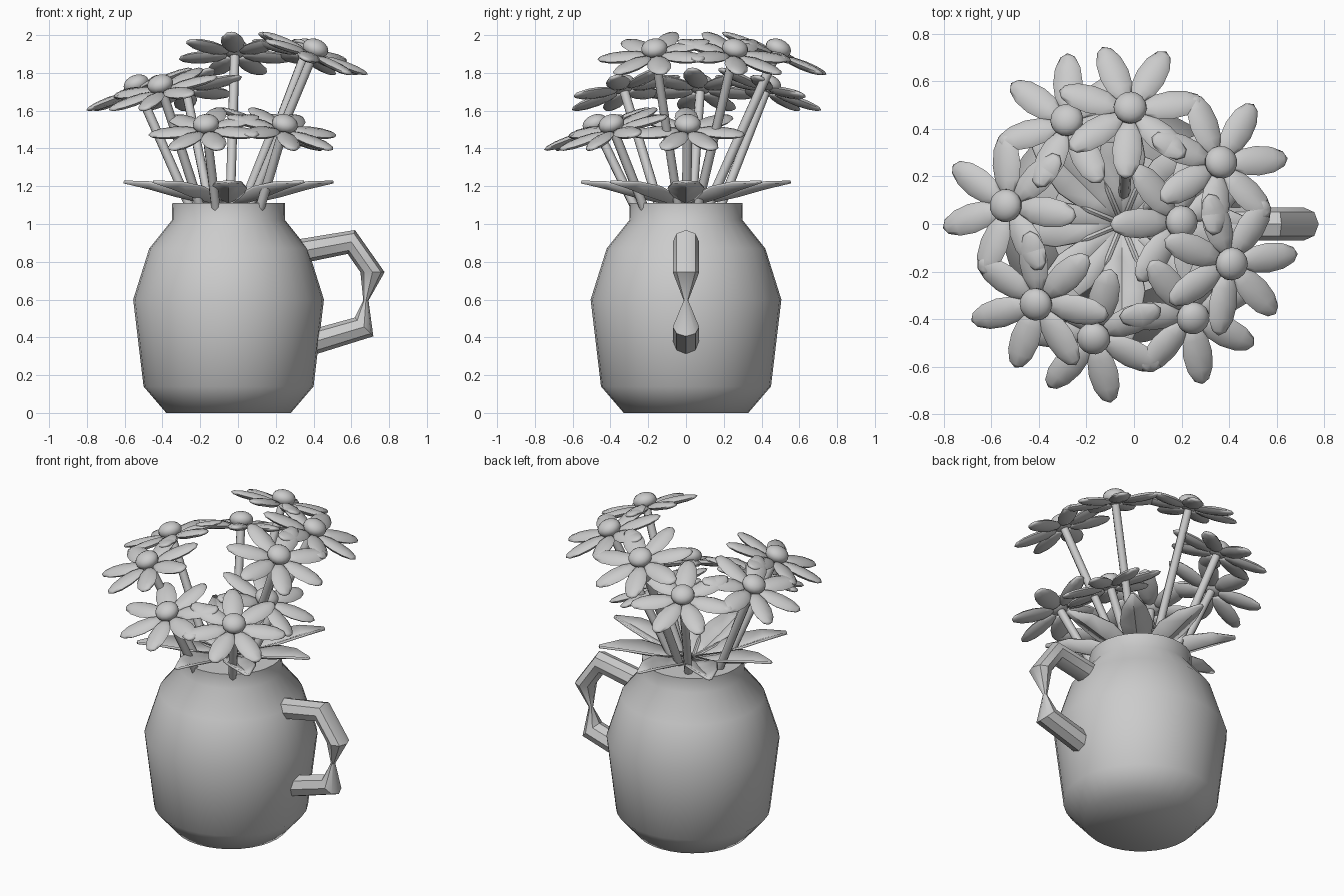
import bpy, bmesh
from math import radians, cos, sin, pi
from mathutils import Matrix, Vector

if "Cube" in bpy.data.objects:
    bpy.data.objects.remove(bpy.data.objects["Cube"])

clay = bpy.data.materials.new("plain_grey")
clay.use_nodes = True
GREY = (0.6, 0.6, 0.6, 1)
clay.diffuse_color = GREY
clay.node_tree.nodes["Principled BSDF"].inputs["Base Color"].default_value = GREY

AXIS = Vector((-0.05, 0, 0))  # centre line of the jug


def finish(bm, name, angle=60):
    bmesh.ops.recalc_face_normals(bm, faces=bm.faces)
    mesh = bpy.data.meshes.new(name)
    bm.to_mesh(mesh)
    bm.free()
    mesh.materials.append(clay)
    ob = bpy.data.objects.new(name, mesh)
    bpy.context.collection.objects.link(ob)
    bpy.ops.object.select_all(action='DESELECT')
    ob.select_set(True)
    bpy.context.view_layer.objects.active = ob
    bpy.ops.object.shade_smooth_by_angle(angle=radians(angle))
    return ob


def loft(bm, rings):
    """Skin a list of point rings and cap both ends."""
    loops = [[bm.verts.new(p) for p in ring] for ring in rings]
    n = len(loops[0])
    for a, b in zip(loops, loops[1:]):
        for i in range(n):
            j = (i + 1) % n
            bm.faces.new((a[i], a[j], b[j], b[i]))
    bm.faces.new(loops[0])
    bm.faces.new(loops[-1])


def ring(centre, u, v, n):
    return [centre + u * cos(2 * pi * i / n) + v * sin(2 * pi * i / n) for i in range(n)]


X, Y, Z = Vector((1, 0, 0)), Vector((0, 1, 0)), Vector((0, 0, 1))

# Jug body: revolved profile of radius and height
profile = [(0.33, 0), (0.45, 0.14), (0.505, 0.6), (0.42, 0.87), (0.3, 1.02), (0.298, 1.11)]
bm = bmesh.new()
loft(bm, [ring(AXIS + Z * h, X * r, Y * r, 32) for r, h in profile])
finish(bm, "jug_body")

# Handle: eight-sided tube, pinched on the outer side
# each station: x, z, section direction angle, radius in plane, radius in y
stations = [(0.3, 0.85, 100, 0.065, 0.07), (0.6, 0.905, 73, 0.066, 0.07),
            (0.712, 0.745, 0, 0.064, 0.07), (0.677, 0.595, 0, 0.014, 0.012),
            (0.667, 0.455, -45, 0.07, 0.07), (0.38, 0.37, -80, 0.067, 0.07)]
bm = bmesh.new()
loft(bm, [ring(Vector((x, 0, z)), Vector((cos(radians(a)), 0, sin(radians(a)))) * r, Y * w, 8)
          for x, z, a, r, w in stations])
finish(bm, "handle", 40)

# Leaves: folded blades, each station is reach, midline height, half width, edge lift
blade = [(0.0, 1.105, 0.012, 0.005), (0.14, 1.118, 0.07, 0.03), (0.28, 1.15, 0.095, 0.045),
         (0.42, 1.19, 0.07, 0.03), (0.555, 1.222, 0.012, 0.002)]
for k in range(8):
    bm = bmesh.new()
    rows = [[bm.verts.new((r, s * w, h + abs(s) * lift)) for s in (-1, 0, 1)]
            for r, h, w, lift in blade]
    for a, b in zip(rows, rows[1:]):
        for i in range(2):
            bm.faces.new((a[i], b[i], b[i + 1], a[i + 1]))
    bm.transform(Matrix.Translation(AXIS) @ Matrix.Rotation(k * pi / 4, 4, 'Z'))
    leaf = finish(bm, f"leaf_{k + 1}", 30)
    thick = leaf.modifiers.new("thickness", 'SOLIDIFY')
    thick.thickness = 0.014
    thick.offset = 0

# Flowers: azimuth, distance from axis, height, stem foot distance
TILT, PETALS = radians(22), 7
flowers = [(86, 0.49, 1.93, 0.09), (32, 0.49, 1.93, 0.09), (-20, 0.49, 1.93, 0.09),
           (118, 0.495, 1.74, 0.18), (171, 0.495, 1.74, 0.18), (223, 0.495, 1.74, 0.18),
           (256, 0.495, 1.53, 0.25), (307, 0.495, 1.53, 0.25), (2, 0.25, 1.53, 0.05)]
for k, (az, dist, height, foot) in enumerate(flowers, 1):
    turn = Matrix.Translation(AXIS) @ Matrix.Rotation(radians(az), 4, 'Z')
    frame = turn @ Matrix.Translation((dist, 0, height)) @ Matrix.Rotation(TILT, 4, 'Y')

    # Domed flower centre
    bm = bmesh.new()
    bmesh.ops.create_uvsphere(bm, u_segments=16, v_segments=10, radius=0.07)
    bm.transform(frame @ Matrix.Diagonal((1, 1, 0.7, 1)))
    finish(bm, f"flower_centre_{k}")

    # Petals: flattened low-poly ellipsoids around the centre
    bm = bmesh.new()
    for p in range(PETALS):
        spot = (Matrix.Rotation((p + 0.5) * 2 * pi / PETALS, 4, 'Z')
                @ Matrix.Translation((0.175, 0, -0.035))
                @ Matrix.Diagonal((0.135, 0.063, 0.024, 1))
                @ Matrix.Rotation(pi / 2, 4, 'Y'))
        bmesh.ops.create_uvsphere(bm, u_segments=8, v_segments=6, radius=1, matrix=frame @ spot)
    finish(bm, f"petals_{k}")

    # Straight stem from the jug mouth to the flower
    top = frame @ Vector((0, 0, -0.03))
    bottom = turn @ Vector((foot, 0, 1.03))
    side = (top - bottom).cross(Z).normalized()
    up = side.cross(top - bottom).normalized()
    bm = bmesh.new()
    loft(bm, [ring(c, side * 0.025, up * 0.025, 8) for c in (bottom, top)])
    finish(bm, f"stem_{k}")
